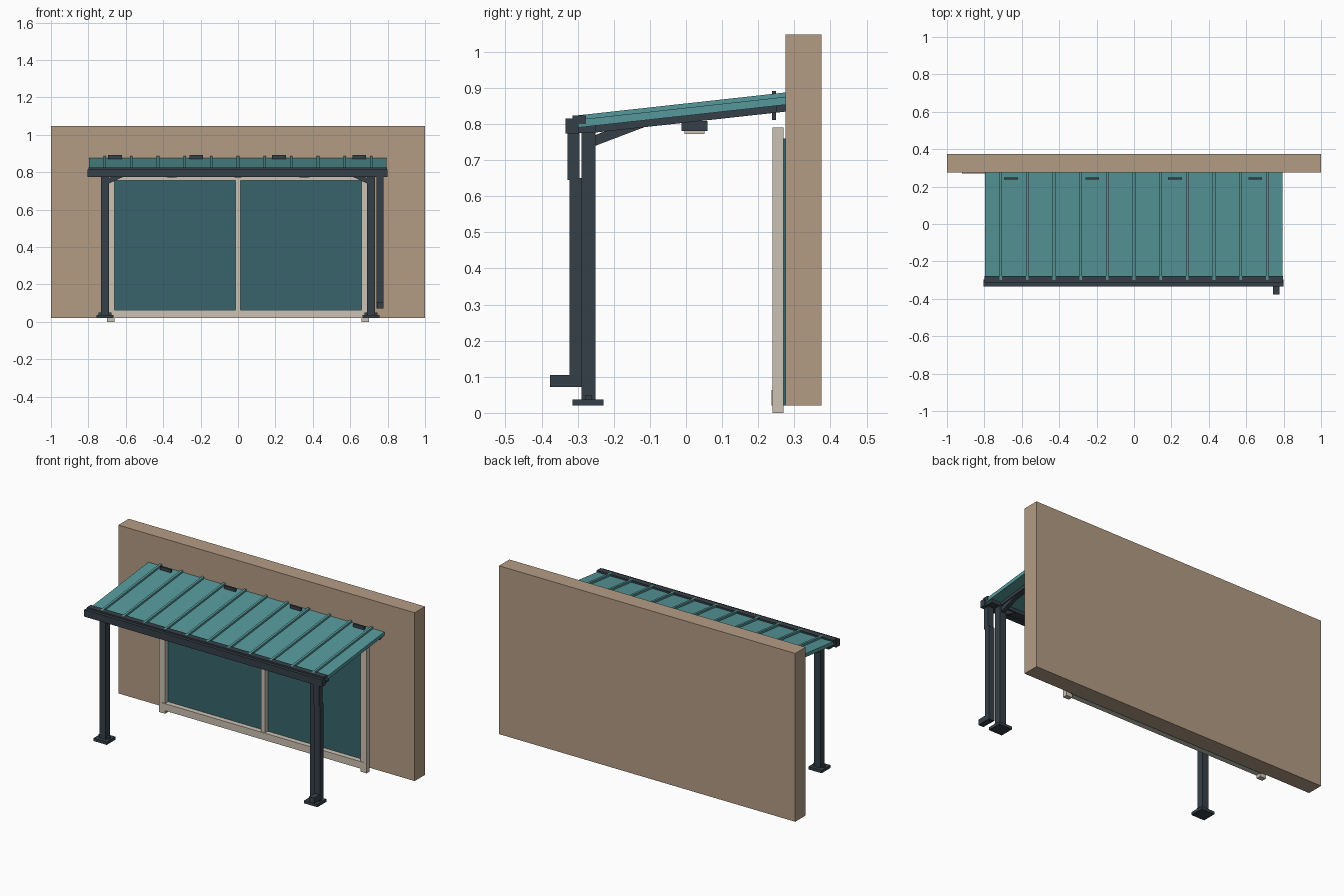
import bpy, bmesh

if "Cube" in bpy.data.objects:
    bpy.data.objects.remove(bpy.data.objects["Cube"])


def material(name, rgb):
    lin = [((c / 255 + 0.055) / 1.055) ** 2.4 for c in rgb]
    m = bpy.data.materials.new(name)
    m.diffuse_color = (*lin, 1)
    m.use_nodes = True
    m.node_tree.nodes["Principled BSDF"].inputs["Base Color"].default_value = m.diffuse_color
    return m


WALL = material("tan wall", (180, 156, 132))
DARK = material("charcoal metal", (53, 64, 72))
TEAL = material("teal roofing", (86, 152, 154))
GLASS = material("dark teal glass", (55, 100, 107))
CREAM = material("cream frame", (204, 194, 179))


def prism(name, profile, x0, x1, mat):
    """Extrude a (y, z) profile along x."""
    bm = bmesh.new()
    a = [bm.verts.new((x0, y, z)) for y, z in profile]
    b = [bm.verts.new((x1, y, z)) for y, z in profile]
    bm.faces.new(a)
    bm.faces.new(b[::-1])
    n = len(profile)
    for i in range(n):
        j = (i + 1) % n
        bm.faces.new((a[i], b[i], b[j], a[j]))
    bmesh.ops.recalc_face_normals(bm, faces=bm.faces)
    me = bpy.data.meshes.new(name)
    bm.to_mesh(me)
    bm.free()
    me.materials.append(mat)
    ob = bpy.data.objects.new(name, me)
    bpy.context.collection.objects.link(ob)
    return ob


def box(name, x0, x1, y0, y1, z0, z1, mat):
    return prism(name, [(y0, z0), (y1, z0), (y1, z1), (y0, z1)], x0, x1, mat)


def roof_z(y):
    return 0.814 + (y + 0.28) * 0.11


def sloped(name, x0, x1, y0, y1, low, high, mat):
    """Bar following the roof pitch, offset from the sheet surface."""
    return prism(name, [(y0, roof_z(y0) + low), (y1, roof_z(y1) + low),
                        (y1, roof_z(y1) + high), (y0, roof_z(y0) + high)], x0, x1, mat)


# Wall and the flat panel on it
box("wall", -1, 1, 0.275, 0.375, 0.02, 1.047, WALL)
box("wall_panel", -0.92, -0.715, 0.269, 0.276, 0.41, 0.575, WALL)

# Window: glass, jambs, rails, mullion
box("window_glass", -0.67, 0.67, 0.268, 0.276, 0.02, 0.76, GLASS)
for s in (-1, 1):
    x0, x1 = sorted((s * 0.70, s * 0.66))
    box("window_jamb", x0, x1, 0.24, 0.27, 0.0, 0.79, CREAM)
box("window_bottom_rail", -0.68, 0.68, 0.237, 0.27, 0.02, 0.063, CREAM)
box("window_top_rail", -0.68, 0.68, 0.242, 0.27, 0.755, 0.79, CREAM)
box("window_mullion", -0.014, 0.014, 0.24, 0.27, 0.06, 0.76, CREAM)

# Roof sheet with standing seams
sloped("roof_sheet", -0.797, 0.795, -0.30, 0.275, -0.022, 0, TEAL)
for i in range(-5, 6):
    x = i * 0.1425
    sloped("roof_seam", x - 0.007, x + 0.007, -0.306, 0.275, -0.002, 0.012, TEAL)

# Rafters and wall ledger below the sheet
for i in range(-2, 3):
    x = i * 0.355
    sloped("rafter", x - 0.018, x + 0.018, -0.285, 0.275, -0.041, -0.02, DARK)
sloped("wall_ledger", -0.78, 0.78, 0.25, 0.275, -0.041, -0.02, DARK)

# Gutter, eave flashing and front beam
box("gutter", -0.805, 0.80, -0.333, -0.298, 0.773, 0.815, DARK)
box("eave_flashing", -0.80, 0.797, -0.314, -0.277, 0.80, 0.824, DARK)
box("front_beam", -0.79, 0.79, -0.30, -0.25, 0.775, 0.798, DARK)

# Bracket plates near the wall
for x in (-0.657, -0.223, 0.22, 0.648):
    box("roof_bracket", x - 0.037, x + 0.037, 0.238, 0.249, 0.811, 0.891, DARK)

# Posts with base plates, bolts and knee braces
for s in (-1, 1):
    c = s * 0.711
    box("post", c - 0.021, c + 0.021, -0.29, -0.25, 0.03, 0.785, DARK)
    box("base_plate", c - 0.045, c + 0.045, -0.314, -0.228, 0.02, 0.037, DARK)
    for d in (-1, 1):
        b = c + d * 0.028
        box("base_bolt", b - 0.007, b + 0.007, -0.28, -0.262, 0.035, 0.05, DARK)
    prism("rear_brace", [(-0.255, 0.738), (-0.255, 0.768), (-0.17, 0.80), (-0.10, 0.797)],
          c - 0.012, c + 0.012, DARK)
    brace = prism("side_brace", [(0, 0.738), (0, 0.768), (0.03, 0.78), (0.09, 0.78)],
                  -0.012, 0.012, DARK)
    brace.rotation_euler.z = s * 1.5707963
    brace.location = (c - s * 0.018, -0.27, 0)

# Downspout at the right end
box("downspout_upper", 0.74, 0.778, -0.328, -0.295, 0.645, 0.78, DARK)
box("downspout_lower", 0.74, 0.778, -0.322, -0.288, 0.072, 0.65, DARK)
box("downspout_outlet", 0.743, 0.778, -0.376, -0.30, 0.071, 0.105, DARK)

# Ceiling lamps
for x in (-0.355, 0.355):
    box("lamp_housing", x - 0.037, x + 0.037, -0.013, 0.06, 0.78, 0.808, DARK)
    box("lamp_lens", x - 0.028, x + 0.028, -0.004, 0.051, 0.772, 0.782, CREAM)
